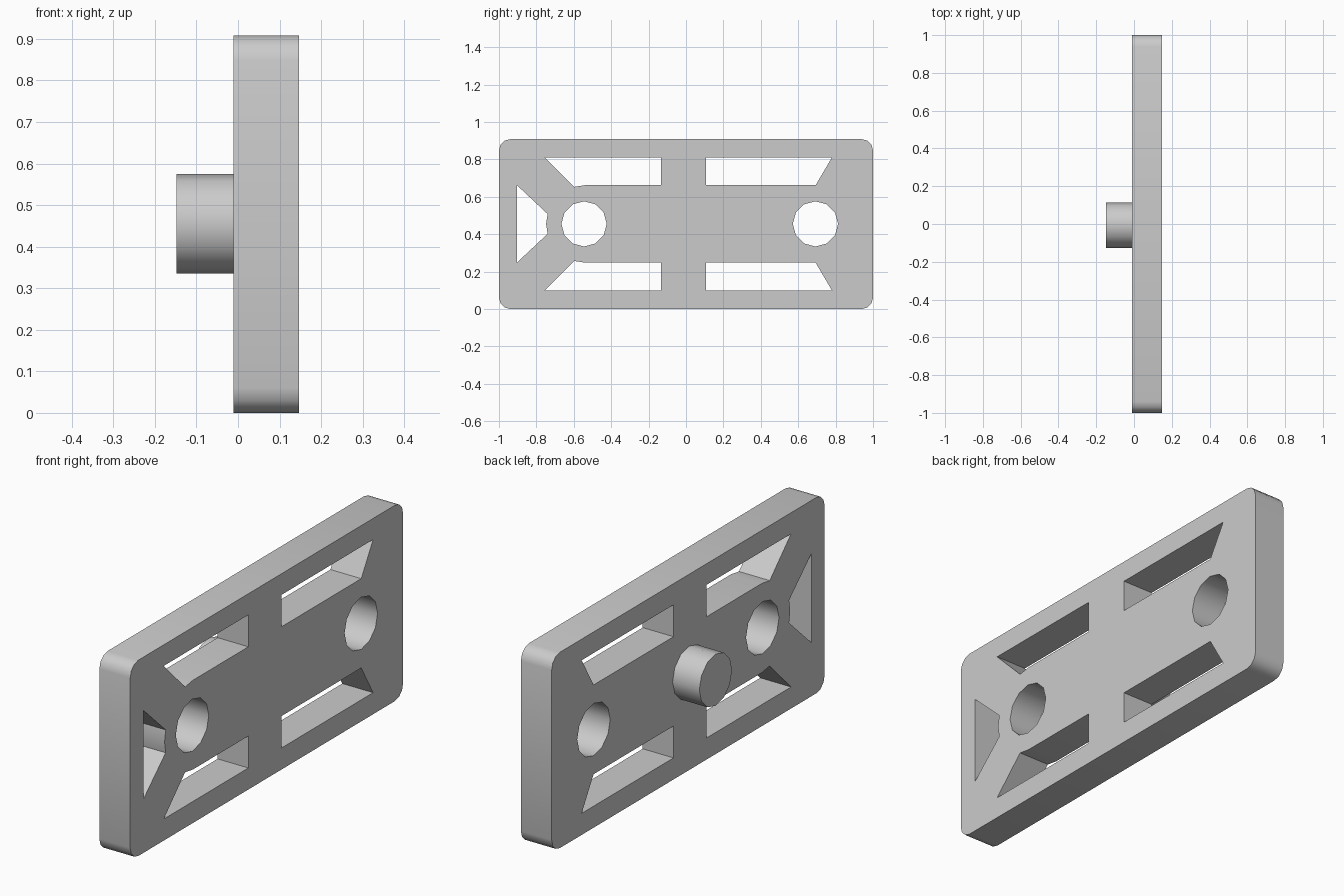
import bpy, bmesh
from math import sin, cos, radians
from mathutils import Vector

cube = bpy.data.objects.get("Cube")
if cube:
    bpy.data.objects.remove(cube)

# Single grey material
grey = bpy.data.materials.new("plain_grey")
grey.use_nodes = True
GREY = (0.6, 0.6, 0.6, 1)
grey.diffuse_color = GREY
grey.node_tree.nodes["Principled BSDF"].inputs["Base Color"].default_value = GREY

HEIGHT, MID, FRONT, BACK = 0.908, 0.455, 0.147, -0.011


def arc(cy, cz, r, start, end, step=30):
    """Points on an arc in the y-z plane, end included."""
    return [(cy + r * cos(radians(a)), cz + r * sin(radians(a)))
            for a in range(start, end + 1, step)]


def flip(loop):
    """Mirror a loop about the horizontal middle line."""
    return [(y, 2 * MID - z) for y, z in loop]


def slab(name, loops, x0, x1):
    """Fill an outline with holes in the y-z plane and extrude it along x."""
    bm = bmesh.new()
    for loop in loops:
        vs = [bm.verts.new((x0, y, z)) for y, z in loop]
        for a, b in zip(vs, vs[1:] + vs[:1]):
            bm.edges.new((a, b))
    bmesh.ops.triangle_fill(bm, edges=bm.edges[:], use_beauty=True,
                            normal=Vector((1, 0, 0)))
    geom = bmesh.ops.extrude_face_region(bm, geom=bm.faces[:])["geom"]
    moved = [v for v in geom if isinstance(v, bmesh.types.BMVert)]
    bmesh.ops.translate(bm, verts=moved, vec=(x1 - x0, 0, 0))
    bmesh.ops.recalc_face_normals(bm, faces=bm.faces[:])
    mesh = bpy.data.meshes.new(name)
    bm.to_mesh(mesh)
    bm.free()
    mesh.materials.append(grey)
    obj = bpy.data.objects.new(name, mesh)
    bpy.context.collection.objects.link(obj)
    bpy.ops.object.select_all(action="DESELECT")
    obj.select_set(True)
    bpy.context.view_layer.objects.active = obj
    bpy.ops.object.shade_smooth_by_angle(angle=radians(31))
    return obj


# Rounded outline of the plate
R = 0.06
outline = (arc(1 - R, HEIGHT - R, R, 0, 90) + arc(R - 1, HEIGHT - R, R, 90, 180)
           + arc(R - 1, R, R, 180, 270) + arc(1 - R, R, R, 270, 360))

# Two round holes, four slots and an end window
holes = [arc(y, MID, 0.121, 0, 330) for y in (-0.545, 0.692)]
left_slot = [(-0.754, 0.81), (-0.134, 0.81), (-0.134, 0.662),
             (-0.54, 0.662), (-0.598, 0.653)]
right_slot = [(0.107, 0.81), (0.78, 0.81), (0.693, 0.662), (0.107, 0.662)]
end_window = [(-0.904, 0.662), (-0.74, 0.508), (-0.748, MID),
              (-0.74, 0.402), (-0.904, 0.248)]
slots = [left_slot, flip(left_slot), right_slot, flip(right_slot)]

slab("plate", [outline, end_window] + holes + slots, BACK, FRONT)

# Round peg on the back face
slab("peg", [arc(-0.006, MID, 0.12, 0, 330)], -0.148, BACK + 0.002)
